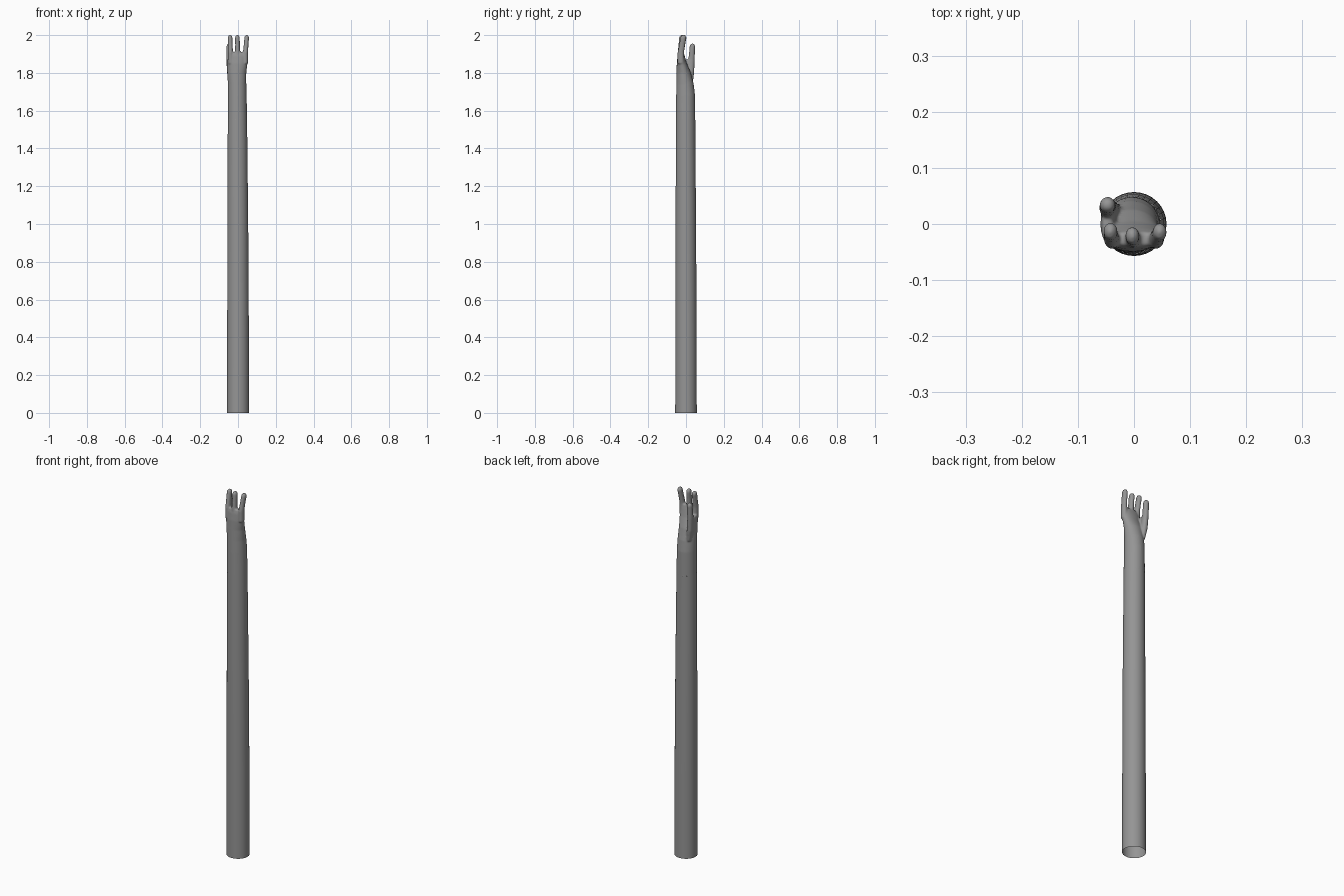
import bpy, bmesh, math
from mathutils import Vector

if "Cube" in bpy.data.objects:
    bpy.data.objects.remove(bpy.data.objects["Cube"])

skin = bpy.data.materials.new("plain grey")
skin.diffuse_color = (0.3, 0.3, 0.3, 1)
skin.use_nodes = True
skin.node_tree.nodes["Principled BSDF"].inputs["Base Color"].default_value = skin.diffuse_color


def make_object(name, bm):
    bmesh.ops.recalc_face_normals(bm, faces=bm.faces)
    mesh = bpy.data.meshes.new(name)
    bm.to_mesh(mesh)
    bm.free()
    mesh.materials.append(skin)
    obj = bpy.data.objects.new(name, mesh)
    bpy.context.collection.objects.link(obj)
    return obj


def loft(bm, stations, sides=32, capped=True):
    """Skin a stack of level ellipses given as (z, cx, cy, rx, ry)."""
    rings = []
    for z, cx, cy, rx, ry in stations:
        rings.append([bm.verts.new((cx + rx * math.cos(2 * math.pi * i / sides),
                                    cy + ry * math.sin(2 * math.pi * i / sides), z))
                      for i in range(sides)])
    for a, b in zip(rings, rings[1:]):
        for i in range(sides):
            j = (i + 1) % sides
            bm.faces.new((a[i], a[j], b[j], b[i]))
    if capped:
        bm.faces.new(rings[0][::-1])
        bm.faces.new(rings[-1])


def digit(bm, stations):
    """Tapered finger with a rounded tip; the last station is where the tip begins."""
    z, cx, cy, rx, ry = stations[-1]
    tip = [(z + 0.016 * math.sin(a), cx, cy, rx * math.cos(a), ry * math.cos(a))
           for a in (0.4, 0.8, 1.15, 1.4)]
    loft(bm, stations + tip, 20)


# Forearm: long open tube, narrowing slightly upward
wrist = (1.55, -0.003, -0.002, 0.051, 0.051)
bm = bmesh.new()
loft(bm, [(0, 0, 0, 0.058, 0.057), (0.5, 0, 0, 0.057, 0.056),
          (1.0, -0.001, -0.001, 0.055, 0.054), wrist], capped=False)
make_object("forearm", bm)

# Hand: palm, three fingers, thumb and web, fused into one skin
bm = bmesh.new()
loft(bm, [(1.45, -0.003, -0.002, 0.0515, 0.0515), wrist,
          (1.68, -0.004, -0.002, 0.050, 0.050),
          (1.74, -0.005, -0.005, 0.049, 0.046),
          (1.80, -0.006, -0.012, 0.050, 0.038),
          (1.85, -0.002, -0.022, 0.052, 0.027),
          (1.89, 0.0, -0.026, 0.053, 0.019),
          (1.91, 0.0, -0.027, 0.050, 0.013)])
for x0, x1, y in ((-0.040, -0.042, -0.013), (-0.002, -0.003, -0.021), (0.040, 0.046, -0.014)):
    digit(bm, [(1.85, x0, -0.027, 0.013, 0.017), (1.91, x0, -0.027, 0.0135, 0.017),
               (1.95, (x0 + x1) / 2, (y - 0.027) / 2, 0.0125, 0.016),
               (1.985, x1, y, 0.0125, 0.016)])
digit(bm, [(1.74, -0.034, 0.022, 0.012, 0.014), (1.80, -0.042, 0.025, 0.016, 0.018),
           (1.87, -0.047, 0.029, 0.015, 0.017), (1.91, -0.047, 0.032, 0.0145, 0.0155),
           (1.94, -0.047, 0.034, 0.014, 0.0145)])
# Web between thumb and first finger
loft(bm, [(1.72, -0.032, 0.0, 0.010, 0.02), (1.80, -0.042, 0.0, 0.015, 0.034),
          (1.85, -0.046, 0.0, 0.014, 0.034), (1.872, -0.047, 0.0, 0.009, 0.030)], 20)
hand = make_object("hand", bm)
remesh = hand.modifiers.new("fuse", 'REMESH')
remesh.mode = 'VOXEL'
remesh.voxel_size = 0.004
blend = hand.modifiers.new("blend", 'SMOOTH')
blend.factor = 0.5
blend.iterations = 5
bpy.context.view_layer.update()

# Trim the fused hand flush with the open top of the forearm
fused = hand.evaluated_get(bpy.context.evaluated_depsgraph_get()).to_mesh()
bm = bmesh.new()
bm.from_mesh(fused)
hand.modifiers.clear()
bmesh.ops.bisect_plane(bm, geom=bm.verts[:] + bm.edges[:] + bm.faces[:],
                       plane_co=Vector((0, 0, 1.55)), plane_no=Vector((0, 0, 1)),
                       clear_inner=True)
bm.to_mesh(hand.data)
bm.free()

# Smooth shading throughout
for obj in bpy.context.collection.objects:
    for poly in obj.data.polygons:
        poly.use_smooth = True
        poly.material_index = 0
